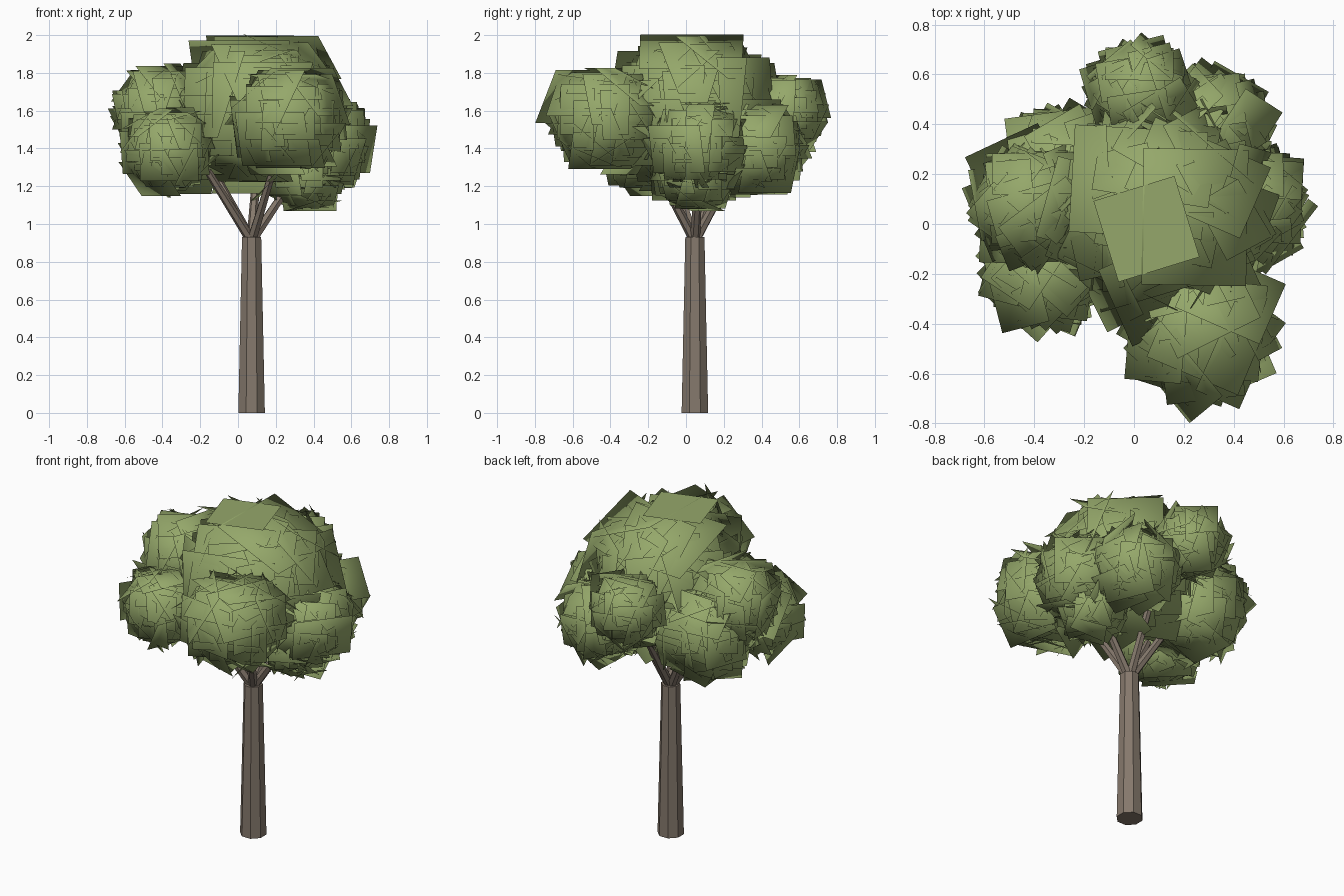
import bpy, bmesh, math, random
from mathutils import Vector, Quaternion

random.seed(4)
cube = bpy.data.objects.get("Cube")
if cube:
    bpy.data.objects.remove(cube, do_unlink=True)


def make_material(name, rgb):
    m = bpy.data.materials.new(name)
    m.use_nodes = True
    m.diffuse_color = (*rgb, 1)
    b = m.node_tree.nodes["Principled BSDF"]
    b.inputs["Base Color"].default_value = (*rgb, 1)
    b.inputs["Roughness"].default_value = 0.9
    return m


bark = make_material("bark brown", (0.235, 0.19, 0.15))
leaf = make_material("leaf green", (0.30, 0.39, 0.145))


def add_object(name, bm, mat):
    me = bpy.data.meshes.new(name)
    bm.to_mesh(me)
    bm.free()
    me.materials.append(mat)
    ob = bpy.data.objects.new(name, me)
    bpy.context.collection.objects.link(ob)
    return ob


def limb(name, a, b, r1, r2, sides):
    """Tapered flat-sided cylinder from a to b."""
    a, b = Vector(a), Vector(b)
    bm = bmesh.new()
    bmesh.ops.create_cone(bm, cap_ends=True, segments=sides, radius1=r1,
                          radius2=r2, depth=(b - a).length)
    turn = (b - a).to_track_quat("Z", "Y")
    for v in bm.verts:
        spin = Quaternion((0, 0, 1), math.pi / sides) @ v.co
        v.co = turn @ spin + (a + b) / 2
    return add_object(name, bm, bark)


def foliage(name, centre, r, count):
    """Ball of square leaf cards with rounded shading normals."""
    c = Vector(centre)
    bm = bmesh.new()
    golden = math.pi * (3 - math.sqrt(5))
    for i in range(count):
        z = 1 - 2 * (i + 0.5) / count
        s = math.sqrt(1 - z * z)
        a = golden * i + r * 20
        n = Vector((s * math.cos(a), s * math.sin(a), z))
        # Cards stand upright around the sides and lie flat on top
        tilt = Vector([random.gauss(0, 0.14) for _ in range(3)])
        face = (n + tilt).normalized()
        side = Vector((0, 0, 1)).cross(face).normalized()
        up = face.cross(side)
        d = r * random.uniform(0.68, 0.94)
        w = r * random.uniform(0.55, 0.76)
        h = r * random.uniform(0.45, 0.64)
        quad = [bm.verts.new(c + n * d + side * w * u + up * h * v)
                for u, v in ((-1, -1), (1, -1), (1, 1), (-1, 1))]
        bm.faces.new(quad).smooth = True
    ob = add_object(name, bm, leaf)
    me = ob.data
    me.normals_split_custom_set_from_vertices(
        [(v.co - c).normalized() for v in me.vertices])
    return ob


# Trunk
limb("trunk", (0.072, 0.047, 0), (0.072, 0.047, 0.93), 0.076, 0.055, 8)

# Branches
branches = {
    "left_front_branch": (-0.16, -0.07, 1.28),
    "left_back_branch": (-0.12, 0.16, 1.26),
    "front_branch": (0.19, -0.16, 1.30),
    "right_branch": (0.32, 0.07, 1.28),
    "back_branch": (0.10, 0.27, 1.32),
}
fork = Vector((0.072, 0.047, 0.91))
for name, tip in branches.items():
    out = (Vector(tip) - fork) * 0.06
    limb(name, fork + out, tip, 0.027, 0.02, 6)

# Foliage clumps: centre, radius, card count
clumps = {
    "crown_foliage": ((0.11, 0.05, 1.60), 0.38, 60),
    "front_foliage": ((0.27, -0.42, 1.55), 0.265, 44),
    "right_upper_foliage": ((-0.41, 0.08, 1.59), 0.225, 44),
    "right_front_foliage": ((-0.36, -0.20, 1.39), 0.21, 44),
    "right_back_foliage": ((-0.28, 0.20, 1.41), 0.245, 44),
    "back_foliage": ((0.03, 0.53, 1.59), 0.185, 44),
    "left_back_foliage": ((0.30, 0.38, 1.40), 0.22, 44),
    "left_foliage": ((0.45, 0.07, 1.42), 0.23, 44),
    "lower_foliage": ((0.36, 0.06, 1.27), 0.19, 36),
}
for name, (centre, r, count) in clumps.items():
    foliage(name, centre, r, count)

# Flat card closing the top of the crown
bm = bmesh.new()
bmesh.ops.create_grid(bm, x_segments=1, y_segments=1, size=0.17)
for v in bm.verts:
    v.co = Quaternion((0, 0, 1), 0.3) @ v.co + Vector((0.05, -0.02, 2.0))
add_object("crown_top_card", bm, leaf)
